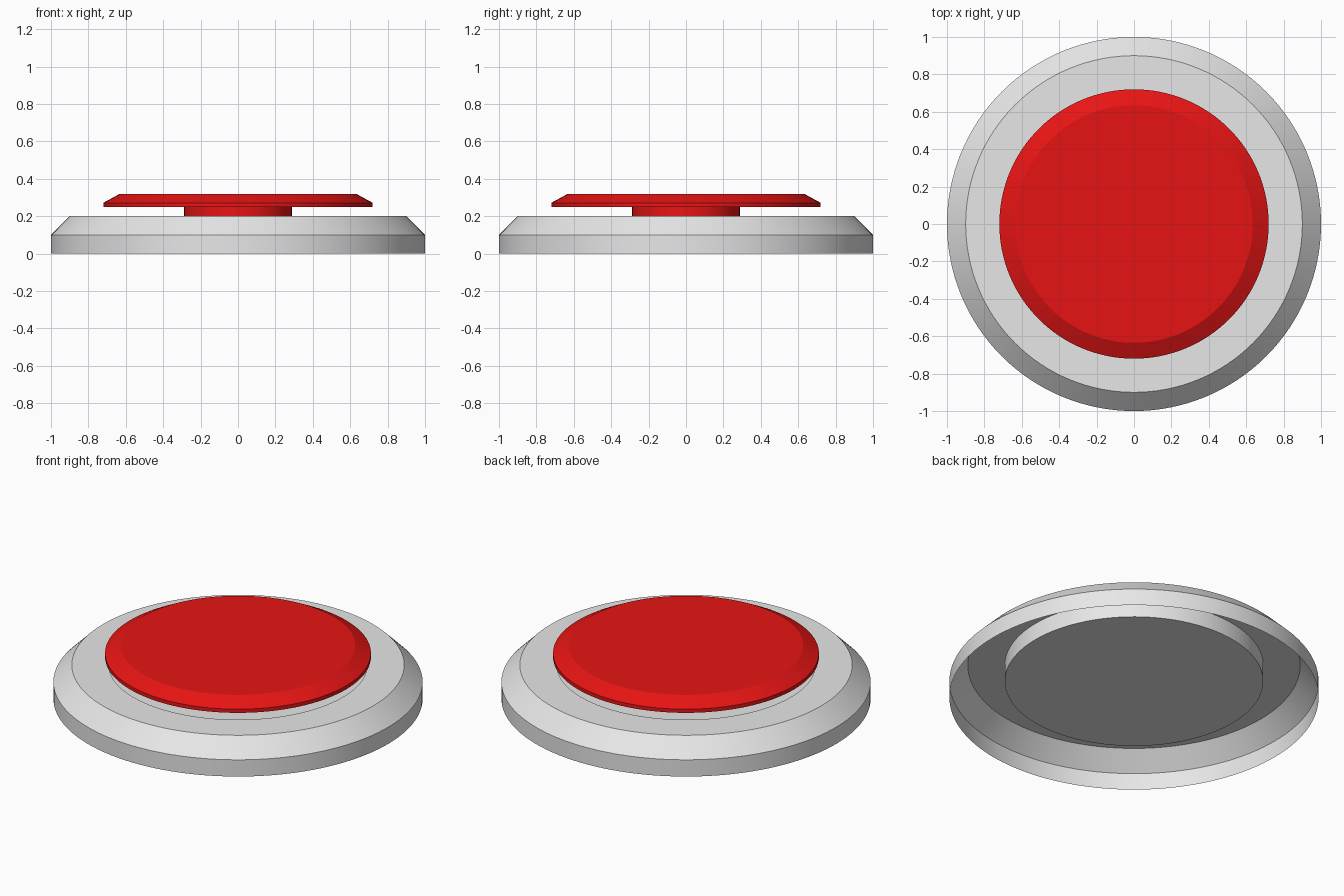
import bpy
import bmesh
from math import pi, radians
from mathutils import Matrix, Vector

SEGMENTS = 128

cube = bpy.data.objects.get("Cube")
if cube:
    bpy.data.objects.remove(cube, do_unlink=True)


def make_material(name, color):
    mat = bpy.data.materials.new(name)
    mat.use_nodes = True
    mat.diffuse_color = color
    mat.node_tree.nodes["Principled BSDF"].inputs["Base Color"].default_value = color
    return mat


def lathe(name, profile, mat, closed_bottom=False):
    """Spin an (r, z) profile, listed bottom to top, and cap its open ends."""
    bm = bmesh.new()
    rings = []
    for r, z in profile:
        ring = bmesh.ops.create_circle(bm, segments=SEGMENTS, radius=r,
                                       matrix=Matrix.Translation(Vector((0, 0, z))))
        rings.append(ring["verts"])
    for low, high in zip(rings, rings[1:]):
        for i in range(SEGMENTS):
            j = (i + 1) % SEGMENTS
            bm.faces.new((low[i], low[j], high[j], high[i]))
    bm.faces.new(rings[-1])
    if closed_bottom:
        bm.faces.new(rings[0])
    bmesh.ops.recalc_face_normals(bm, faces=bm.faces)
    # An open shell keeps its outside facing up
    if max(bm.faces, key=lambda f: f.calc_area()).normal.z < 0 and not closed_bottom:
        bmesh.ops.reverse_faces(bm, faces=bm.faces)
    mesh = bpy.data.meshes.new(name)
    bm.to_mesh(mesh)
    bm.free()
    mesh.materials.append(mat)
    obj = bpy.data.objects.new(name, mesh)
    bpy.context.collection.objects.link(obj)
    bpy.ops.object.select_all(action="DESELECT")
    obj.select_set(True)
    bpy.context.view_layer.objects.active = obj
    bpy.ops.object.shade_smooth_by_angle(angle=radians(20))
    return obj


grey = make_material("light_grey", (0.8, 0.8, 0.8, 1))
red = make_material("red", (0.8, 0.007, 0.007, 1))

# Housing: open-bottomed shell with a bevelled rim and a sunken well
lathe("base_housing", [(1, 0), (1, 0.1), (0.9, 0.2), (0.7, 0.2), (0.7, 0.1)], grey)

# Plunger stem rising from the well floor
lathe("button_stem", [(0.288, 0.101), (0.288, 0.25)], red, closed_bottom=True)

# Push cap with a sloped edge
lathe("button_cap", [(0.72, 0.25), (0.72, 0.272), (0.635, 0.318)], red,
      closed_bottom=True)
